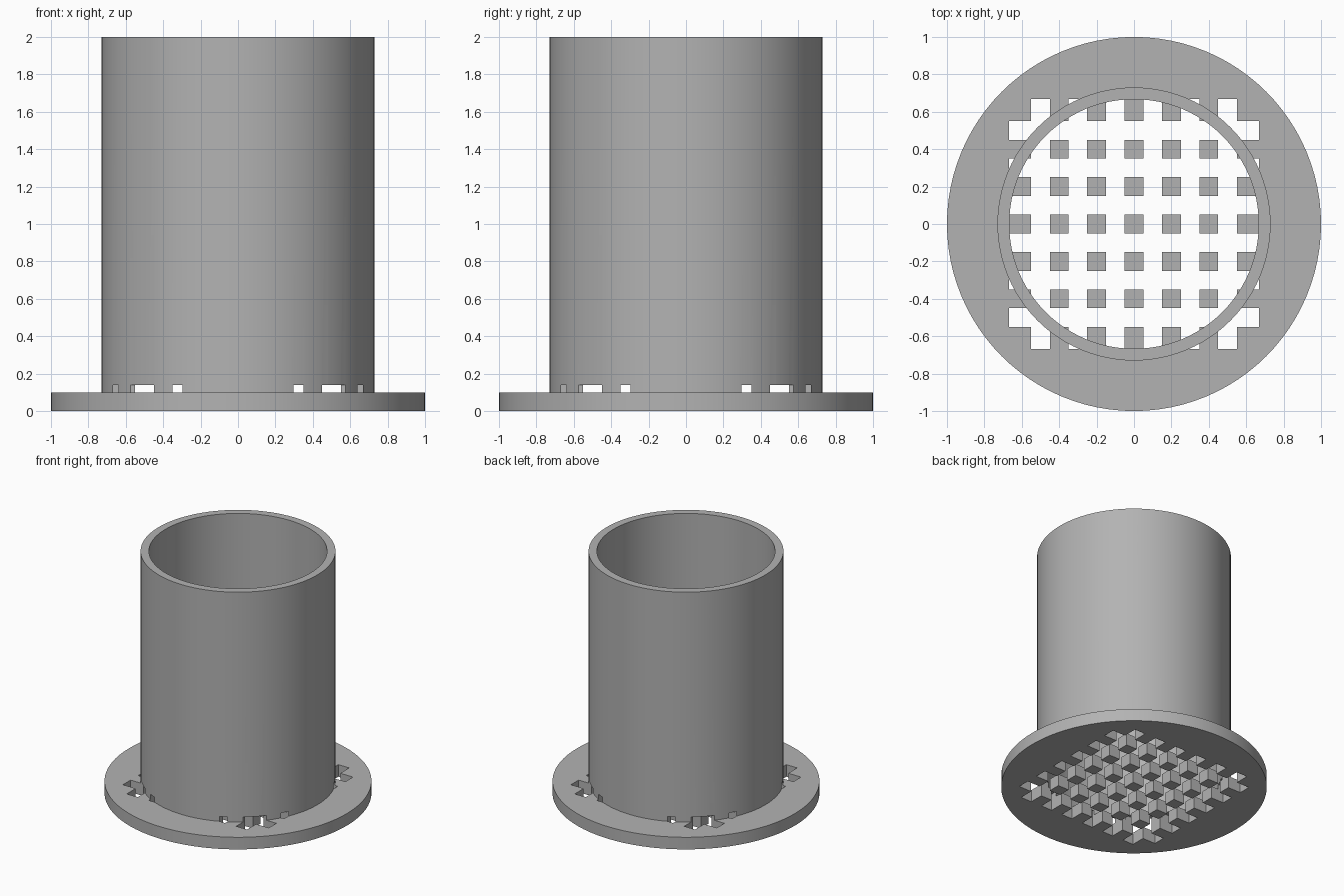
import bpy
import bmesh
from mathutils import Matrix

cube = bpy.data.objects.get("Cube")
if cube:
    bpy.data.objects.remove(cube, do_unlink=True)

SEGMENTS = 96
PLATE_TOP = 0.1
INNER, OUTER = 0.667, 0.73

grey = bpy.data.materials.new("light grey")
grey.use_nodes = True
colour = (0.45, 0.45, 0.45, 1)
grey.diffuse_color = colour
grey.node_tree.nodes["Principled BSDF"].inputs["Base Color"].default_value = colour


def finish(bm, name):
    mesh = bpy.data.meshes.new(name)
    bmesh.ops.recalc_face_normals(bm, faces=bm.faces)
    bm.to_mesh(mesh)
    bm.free()
    obj = bpy.data.objects.new(name, mesh)
    bpy.context.collection.objects.link(obj)
    mesh.materials.append(grey)
    return obj


def ring(bm, radius, z):
    verts = bmesh.ops.create_circle(bm, segments=SEGMENTS, radius=radius,
                                    matrix=Matrix.Translation((0, 0, z)))["verts"]
    return verts


def make_plate():
    bm = bmesh.new()
    bmesh.ops.create_cone(bm, cap_ends=True, segments=SEGMENTS, radius1=1, radius2=1,
                          depth=PLATE_TOP, matrix=Matrix.Translation((0, 0, PLATE_TOP / 2)))
    return finish(bm, "base_plate")


def make_tube():
    # Closed wall: outer bottom, outer top, inner top, inner bottom
    bm = bmesh.new()
    rings = [ring(bm, r, z) for r, z in
             ((OUTER, PLATE_TOP), (OUTER, 2), (INNER, 2), (INNER, PLATE_TOP))]
    for a, b in zip(rings, rings[1:] + rings[:1]):
        for i in range(SEGMENTS):
            j = (i + 1) % SEGMENTS
            bm.faces.new((a[i], a[j], b[j], b[i]))
    return finish(bm, "tube")


def make_slots(name, along_x):
    # Six parallel bars running right through the plate
    bm = bmesh.new()
    for i in range(6):
        offset = -0.5 + 0.2 * i
        place = (0, offset, 0.02) if along_x else (offset, 0, 0.02)
        size = (2 * INNER, 0.1, 0.24) if along_x else (0.1, 2 * INNER, 0.24)
        bmesh.ops.create_cube(bm, size=1, matrix=Matrix.Translation(place)
                              @ Matrix.Diagonal((*size, 1)))
    obj = finish(bm, name)
    obj.hide_render = True
    return obj


plate, tube = make_plate(), make_tube()
cutters = [make_slots("cross_slots", True), make_slots("long_slots", False)]

# Cut the drain grid through the plate and the foot of the tube
for part in (plate, tube):
    bpy.ops.object.select_all(action="DESELECT")
    part.select_set(True)
    bpy.context.view_layer.objects.active = part
    for cutter in cutters:
        cut = part.modifiers.new(cutter.name, "BOOLEAN")
        cut.operation = "DIFFERENCE"
        cut.solver = "EXACT"
        cut.object = cutter
        bpy.ops.object.modifier_apply(modifier=cut.name)
    bpy.ops.object.shade_smooth_by_angle()

for cutter in cutters:
    bpy.data.objects.remove(cutter, do_unlink=True)
